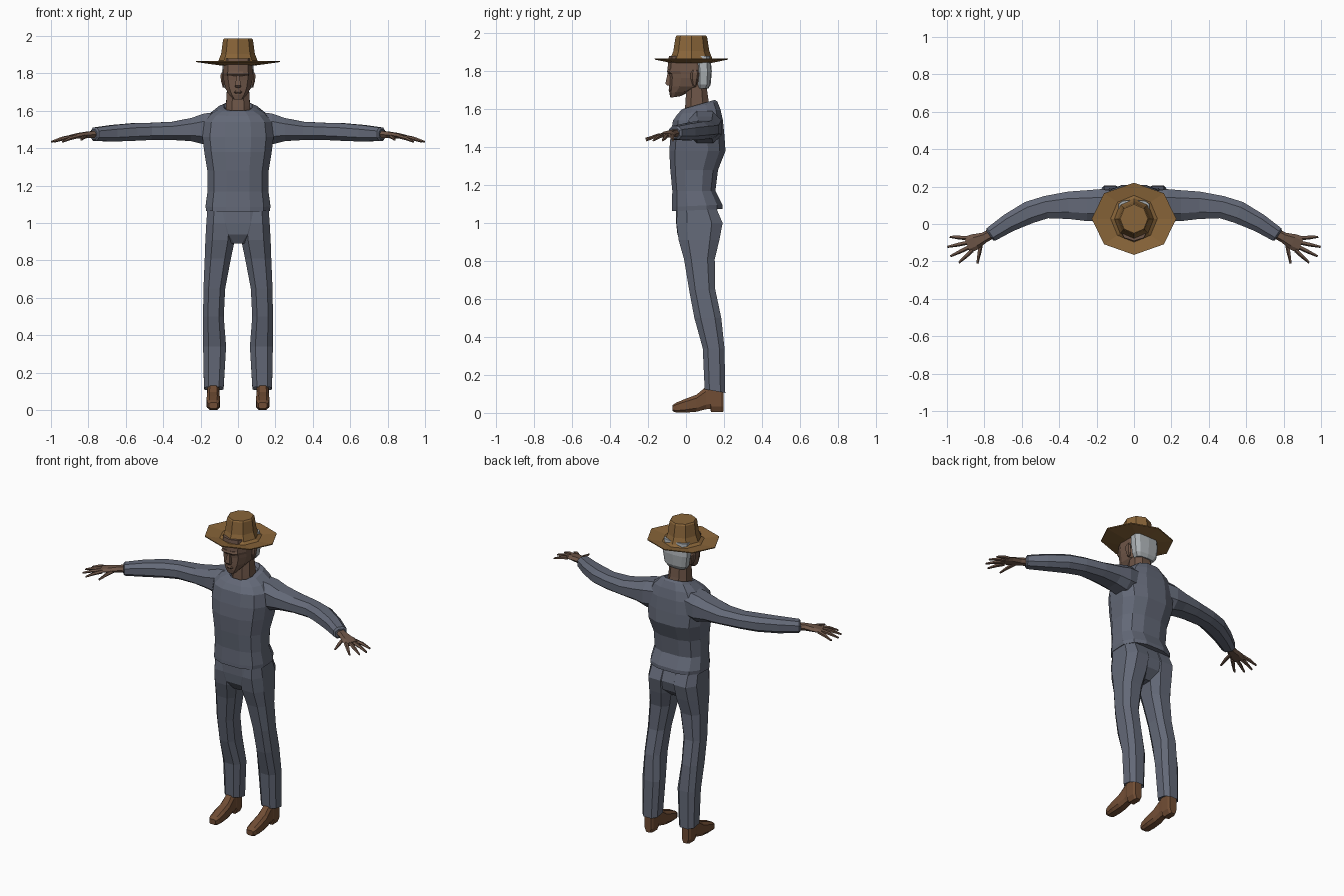
import bpy, bmesh, math
from mathutils import Vector


def material(name, rgb):
    m = bpy.data.materials.new(name)
    m.diffuse_color = (*rgb, 1)
    return m


CLOTH = material("slate cloth", (0.125, 0.14, 0.185))
SKIN = material("brown skin", (0.155, 0.092, 0.064))
HAIR = material("grey hair", (0.42, 0.45, 0.47))
HAT = material("tan felt", (0.25, 0.13, 0.041))
SHOE = material("brown leather", (0.165, 0.075, 0.035))


def oval(n, k, turn=0.5):
    """Unit ring of n points; k below 1 makes it squarer."""
    pts = []
    for i in range(n):
        a = 2 * math.pi * (i + turn) / n
        c, s = math.cos(a), math.sin(a)
        pts.append((math.copysign(abs(c) ** k, c), math.copysign(abs(s) ** k, s)))
    return pts


def loft(name, rings, mat, mirror=False):
    """Skin a list of equal-length point rings and cap both ends."""
    bm = bmesh.new()
    rows = [[bm.verts.new(p) for p in r] for r in rings]
    n = len(rows[0])
    for a, b in zip(rows, rows[1:]):
        for i in range(n):
            j = (i + 1) % n
            bm.faces.new((a[i], a[j], b[j], b[i]))
    bm.faces.new(rows[0][::-1])
    bm.faces.new(rows[-1])
    bmesh.ops.recalc_face_normals(bm, faces=bm.faces)
    me = bpy.data.meshes.new(name)
    bm.to_mesh(me)
    bm.free()
    me.materials.append(mat)
    ob = bpy.data.objects.new(name, me)
    bpy.context.collection.objects.link(ob)
    if mirror:
        ob.modifiers.new("mirror", "MIRROR").use_mirror_merge = False
    return ob


def stack(name, rows, mat, n=8, k=0.8, turn=0.5, mirror=False):
    """Upright part from rows of z, x0, x1, front y, back y, back rise."""
    rings = []
    for z, x0, x1, y0, y1, rise in rows:
        rings.append([((x0 + x1) / 2 + u * (x1 - x0) / 2,
                       (y0 + y1) / 2 + v * (y1 - y0) / 2,
                       z + rise * (v + 1) / 2) for u, v in oval(n, k, turn)])
    return loft(name, rings, mat, mirror)


def limb(name, rows, mat, n=8, k=0.85, turn=0.5):
    """Mirrored sideways part from rows of x, y, z, half width, half height."""
    rings = []
    for i, (x, y, z, w, h) in enumerate(rows):
        a, b = rows[max(i - 1, 0)], rows[min(i + 1, len(rows) - 1)]
        t = Vector((b[0] - a[0], b[1] - a[1], 0)).normalized()
        rings.append([(x - t.y * u * w, y + t.x * u * w, z + v * h) for u, v in oval(n, k, turn)])
    return loft(name, rings, mat, True)


# Sweater body, with the neckline higher at the back
stack("sweater_body", [
    (1.075, -.155, .155, -.06, .175, 0),
    (1.062, -.175, .175, -.078, .195, .012),
    (1.085, -.178, .178, -.078, .195, .012),
    (1.17, -.167, .167, -.075, .158, 0),
    (1.28, -.168, .168, -.086, .172, 0),
    (1.38, -.185, .185, -.092, .212, 0),
    (1.46, -.195, .195, -.085, .206, 0),
    (1.54, -.185, .185, -.072, .198, 0),
    (1.573, -.15, .15, -.048, .185, .025),
    (1.595, -.105, .105, -.027, .168, .045),
    (1.60, -.078, .078, -.02, .155, .05),
    (1.585, -.068, .068, -.01, .14, .045)], CLOTH, n=12, k=0.75)

# Sleeves, swept forward toward the cuffs
limb("sleeve", [
    (.10, .095, 1.51, .085, .09),
    (.18, .10, 1.503, .092, .088),
    (.25, .098, 1.50, .088, .066),
    (.35, .10, 1.493, .078, .052),
    (.47, .09, 1.49, .064, .049),
    (.56, .062, 1.487, .064, .05),
    (.67, .006, 1.48, .053, .047),
    (.765, -.056, 1.475, .043, .038),
    (.772, -.061, 1.474, .034, .028)], CLOTH, k=0.8)

# Trousers: seat joining both legs
stack("trouser_seat", [
    (1.09, -.16, .16, -.055, .155, 0),
    (1.0, -.17, .17, -.055, .19, 0),
    (.94, -.13, .13, -.048, .175, 0),
    (.89, -.05, .05, -.015, .12, 0)], CLOTH, n=12, k=0.7)
stack("trouser_leg", [
    (1.09, .005, .167, -.05, .16, 0),
    (1.0, .005, .174, -.058, .2, 0),
    (.91, .012, .179, -.045, .182, 0),
    (.81, .034, .182, -.015, .156, 0),
    (.65, .065, .188, .012, .158, 0),
    (.5, .073, .19, .04, .19, 0),
    (.34, .06, .19, .085, .206, 0),
    (.125, .074, .185, .095, .21, -.02),
    (.14, .085, .175, .105, .195, -.02)], CLOTH, k=0.72, mirror=True)

# Shoes: toe to heel, with a raised arch
shoe_rows = [(-.07, .024, .008, .042), (-.05, .034, 0, .056), (0, .038, 0, .077),
             (.055, .036, .004, .098), (.105, .031, .016, .14), (.128, .032, .018, .15),
             (.132, .034, 0, .15), (.185, .033, 0, .15), (.198, .024, .004, .14)]
loft("shoe", [[(.132 + u * w, y, (a + b) / 2 + v * (b - a) / 2) for u, v in oval(8, 0.6)]
              for y, w, a, b in shoe_rows], SHOE, True)

# Hands
limb("palm", [
    (.75, -.045, 1.474, .028, .022),
    (.80, -.072, 1.472, .028, .02),
    (.85, -.095, 1.467, .043, .016),
    (.893, -.112, 1.46, .046, .012)], SKIN, n=6, turn=0)
for label, (x0, y0), (x1, y1) in [
        ("little_finger", (.89, -.075), (.985, -.068)),
        ("ring_finger", (.885, -.098), (.998, -.122)),
        ("middle_finger", (.878, -.122), (.982, -.172)),
        ("index_finger", (.865, -.14), (.937, -.207)),
        ("thumb", (.815, -.085), (.838, -.212))]:
    z0, z1 = (1.464, 1.445) if label == "thumb" else (1.462, 1.435)
    mid = ((x0 + x1) / 2, (y0 + y1) / 2, (z0 + z1) / 2 + .004)
    limb(label, [(x0, y0, z0, .012, .011), (*mid, .011, .01), (x1, y1, z1, .006, .005)],
         SKIN, n=5)

# Neck and head
stack("neck", [
    (1.56, -.072, .072, -.012, .135, .03),
    (1.62, -.068, .068, -.008, .122, .03),
    (1.73, -.062, .062, .0, .11, 0)], SKIN, n=8)
stack("head", [
    (1.66, -.028, .028, -.082, -.03, .008),
    (1.685, -.05, .05, -.088, .025, .01),
    (1.72, -.07, .07, -.09, .10, 0),
    (1.765, -.08, .08, -.088, .118, 0),
    (1.785, -.081, .081, -.09, .121, 0),
    (1.80, -.083, .083, -.099, .123, 0),
    (1.88, -.08, .08, -.09, .118, 0)], SKIN, n=10, k=0.8)
stack("nose", [
    (1.724, -.019, .019, -.103, -.07, 0),
    (1.735, -.02, .02, -.114, -.07, 0),
    (1.79, -.011, .011, -.1, -.07, 0)], SKIN, n=4, k=0.8)
stack("mouth_lip", [
    (1.692, -.022, .022, -.088, -.06, 0),
    (1.70, -.026, .026, -.094, -.06, 0),
    (1.708, -.02, .02, -.09, -.06, 0)], SKIN, n=6, turn=0)
stack("brow_ridge", [
    (1.787, -.06, .06, -.094, -.04, 0),
    (1.797, -.062, .062, -.103, -.04, 0),
    (1.81, -.058, .058, -.098, -.04, 0)], SKIN, n=8)
stack("ear", [
    (1.725, .07, .082, .035, .055, 0),
    (1.76, .072, .092, .025, .065, 0),
    (1.79, .072, .095, .025, .07, 0),
    (1.805, .072, .088, .035, .06, 0)], SKIN, n=6, mirror=True)

# Hair around the back of the head
stack("hair", [
    (1.708, -.062, .062, .055, .118, 0),
    (1.73, -.078, .078, .055, .13, 0),
    (1.80, -.088, .088, .05, .136, 0),
    (1.88, -.084, .084, .05, .128, 0)], HAIR, n=10, k=0.65)

# Eight-sided hat: upturned brim and tapered crown
hat_rows = [(.09, .10, 1.842), (.225, .192, 1.861), (.226, .193, 1.867), (.125, .125, 1.856),
            (.105, .11, 1.868), (.09, .095, 1.905), (.08, .083, 1.98), (.074, .077, 1.988)]
loft("hat", [[(u * a, .028 + v * b, z) for u, v in oval(8, 1, 0)] for a, b, z in hat_rows], HAT)
